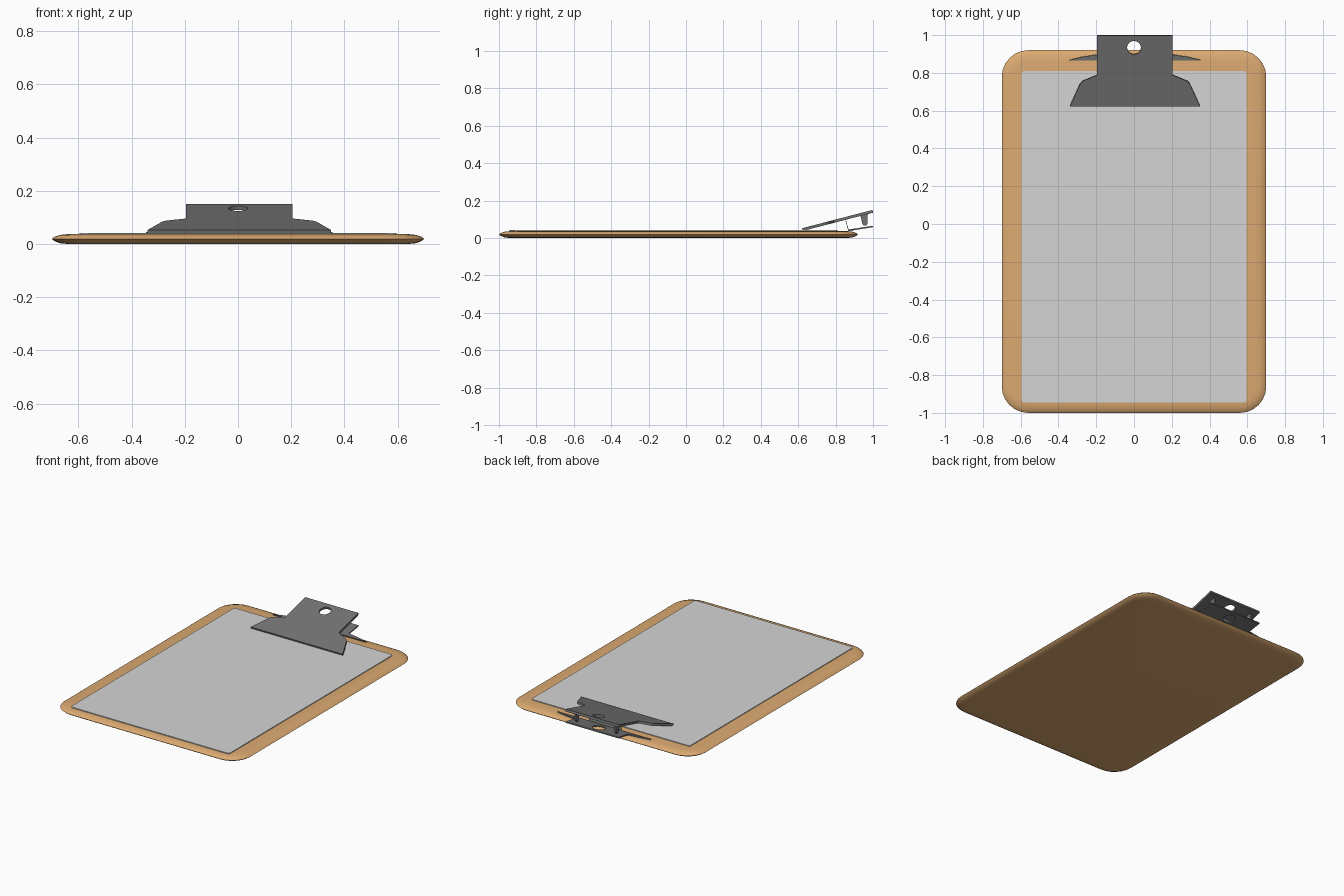
import bpy, bmesh, math
from mathutils import Matrix

if "Cube" in bpy.data.objects:
    bpy.data.objects.remove(bpy.data.objects["Cube"])


def material(name, rgb):
    m = bpy.data.materials.new(name)
    m.diffuse_color = (*rgb, 1)
    m.use_nodes = True
    m.node_tree.nodes["Principled BSDF"].inputs["Base Color"].default_value = m.diffuse_color
    return m


WOOD = material("tan wood", (0.71, 0.40, 0.165))
PAPER = material("grey white paper", (0.66, 0.66, 0.66))
STEEL = material("dark steel", (0.175, 0.175, 0.175))


def finish(bm, name, mat, angle=None):
    bmesh.ops.recalc_face_normals(bm, faces=bm.faces[:])
    me = bpy.data.meshes.new(name)
    bm.to_mesh(me)
    bm.free()
    me.materials.append(mat)
    ob = bpy.data.objects.new(name, me)
    bpy.context.collection.objects.link(ob)
    if angle:
        bpy.ops.object.select_all(action='DESELECT')
        ob.select_set(True)
        bpy.context.view_layer.objects.active = ob
        bpy.ops.object.shade_smooth_by_angle(angle=math.radians(angle))
    return ob


def rounded_rect(x0, x1, y0, y1, r, seg=6):
    pts = []
    for i, (cx, cy) in enumerate([(x1 - r, y1 - r), (x0 + r, y1 - r),
                                  (x0 + r, y0 + r), (x1 - r, y0 + r)]):
        for k in range(seg + 1):
            a = math.pi / 2 * (i + k / seg)
            pts.append((cx + r * math.cos(a), cy + r * math.sin(a)))
    return pts


def slab(name, rect, radius, profile, mat, angle):
    """Rounded slab lofted through (inset, z) rings."""
    bm = bmesh.new()
    x0, x1, y0, y1 = rect
    rings = []
    for d, z in profile:
        pts = rounded_rect(x0 + d, x1 - d, y0 + d, y1 - d, radius - d)
        rings.append([bm.verts.new((x, y, z)) for x, y in pts])
    n = len(rings[0])
    for a, b in zip(rings, rings[1:]):
        for i in range(n):
            j = (i + 1) % n
            bm.faces.new((a[i], a[j], b[j], b[i]))
    bm.faces.new(rings[0][::-1])
    bm.faces.new(rings[-1])
    return finish(bm, name, mat, angle)


def plate(name, outline, thick, matrix, mat, hole=None):
    """Flat sheet from an outline with an optional round hole (x, y, r)."""
    bm = bmesh.new()
    loops = [outline]
    if hole:
        hx, hy, hr = hole
        loops.append([(hx + hr * math.cos(math.tau * k / 20),
                       hy + hr * math.sin(math.tau * k / 20)) for k in range(20)])
    edges = []
    for pts in loops:
        vs = [bm.verts.new((x, y, 0)) for x, y in pts]
        edges += [bm.edges.new((vs[i - 1], vs[i])) for i in range(len(vs))]
    bmesh.ops.triangle_fill(bm, edges=edges, use_beauty=True)
    ext = bmesh.ops.extrude_face_region(bm, geom=bm.faces[:], use_keep_orig=True)
    bmesh.ops.translate(bm, vec=(0, 0, thick),
                        verts=[g for g in ext["geom"] if isinstance(g, bmesh.types.BMVert)])
    bm.transform(matrix)
    return finish(bm, name, mat)


def mirrored(half, cx=0.005):
    return [(cx + x, y) for x, y in half] + [(cx - x, y) for x, y in reversed(half)]


# Board with softly rounded rim
slab("board", (-0.70, 0.70, -1.0, 0.92), 0.14,
     [(0.06, 0.0), (0.03, 0.003), (0.01, 0.011), (0, 0.019),
      (0.01, 0.027), (0.03, 0.034), (0.06, 0.037)], WOOD, 40)

# Paper stack
slab("paper", (-0.595, 0.595, -0.945, 0.81), 0.015, [(0, 0.03), (0, 0.042)], PAPER, 30)

# Upper clip jaw, tilted up toward the back
tilt = math.atan(0.26)
plate("clip_upper_jaw",
      mirrored([(0.345, 0.0), (0.29, 0.125), (0.275, 0.14), (0.2, 0.172), (0.2, 0.388)]),
      0.015, Matrix.Translation((0, 0.625, 0.038)) @ Matrix.Rotation(tilt, 4, 'X'),
      STEEL, (0, 0.322, 0.037))

# Lower clip plate with side wings
plate("clip_lower_plate",
      mirrored([(0.35, 0.0), (0.28, 0.018), (0.2, 0.03), (0.2, 0.133)]),
      0.008, Matrix.Translation((0, 0.868, 0.037)) @ Matrix.Rotation(math.radians(9), 4, 'X'),
      STEEL, (0, 0.067, 0.04))

# Thin spring leaf joining the jaws
plate("spring_leaf", [(-0.12, 0), (0.12, 0), (0.12, 0.056), (-0.12, 0.056)], 0.003,
      Matrix.Translation((0, 0.87, 0.041)) @ Matrix.Rotation(math.radians(105), 4, 'X'), STEEL)

# Stop tabs under the upper jaw
yz = Matrix(((0, 0, 1, 0), (1, 0, 0, 0), (0, 1, 0, 0), (0, 0, 0, 1)))
for side, x in (("left", -0.15), ("right", 0.15)):
    plate("clip_tab_" + side,
          [(0.932, 0.122), (0.972, 0.132), (0.97, 0.075), (0.962, 0.066),
           (0.95, 0.066), (0.943, 0.075)],
          0.012, Matrix.Translation((x - 0.006, 0, 0)) @ yz, STEEL)
